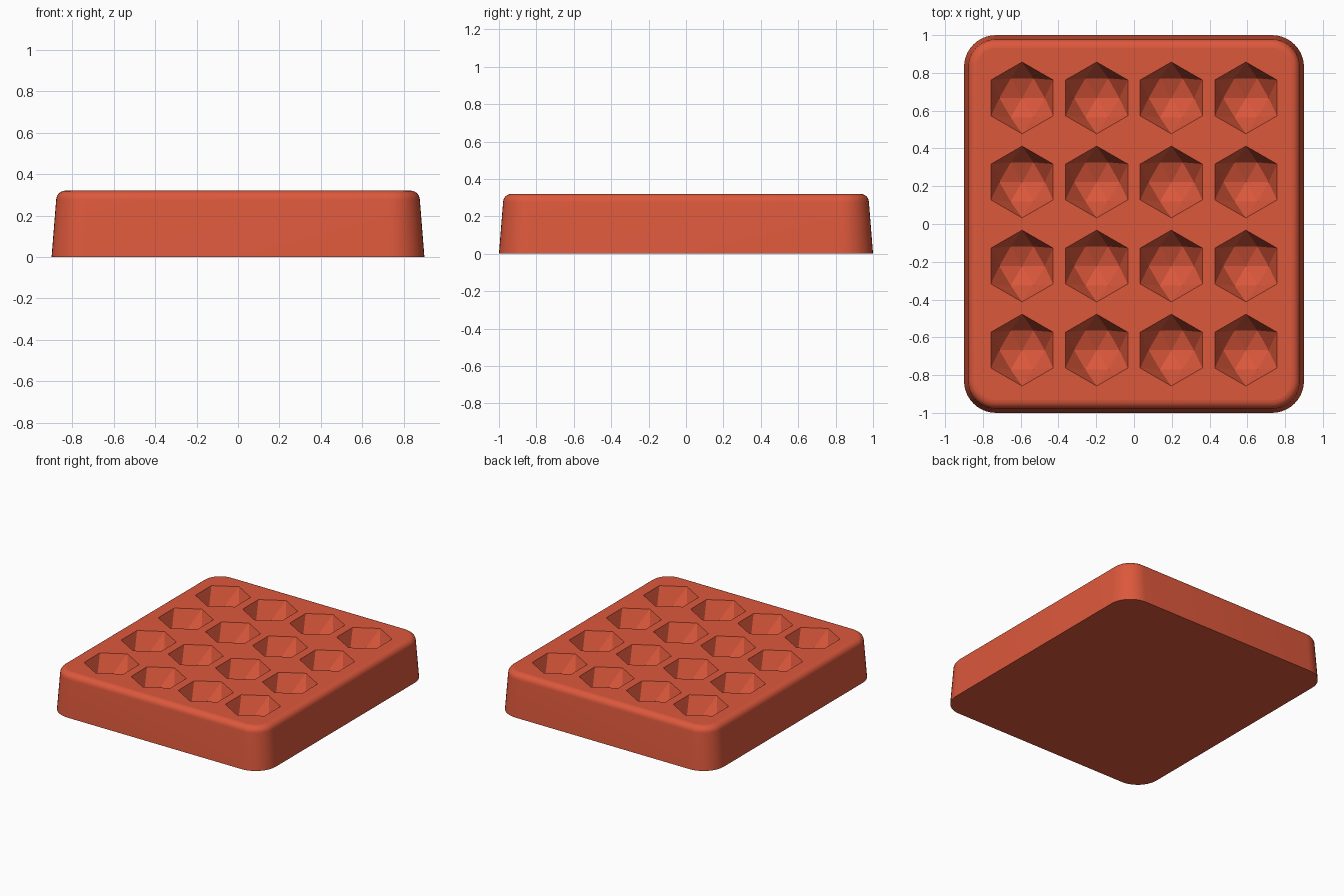
import bpy
import bmesh
from math import cos, sin, pi, radians

cube = bpy.data.objects.get("Cube")
if cube:
    bpy.data.objects.remove(cube, do_unlink=True)

HALF_X, HALF_Y, HEIGHT = 0.9, 1.0, 0.32
CORNER, FILLET, TAPER = 0.17, 0.045, 0.022
SPACING_X, SPACING_Y = 0.395, 0.445

clay = bpy.data.materials.new("terracotta_red")
clay.use_nodes = True
clay.diffuse_color = (0.72, 0.098, 0.045, 1)
clay.node_tree.nodes["Principled BSDF"].inputs["Base Color"].default_value = clay.diffuse_color


def loft(bm, rings):
    """Join rings of equal length with quads and cap both ends."""
    for low, high in zip(rings, rings[1:]):
        for i in range(len(low)):
            j = (i + 1) % len(low)
            bm.faces.new((low[i], low[j], high[j], high[i]))
    bm.faces.new(rings[0][::-1])
    bm.faces.new(rings[-1])


def rounded_ring(bm, inset, z, steps=10):
    """Rounded rectangle outline, moved inwards by inset."""
    verts = []
    for k, (sx, sy) in enumerate(((1, 1), (-1, 1), (-1, -1), (1, -1))):
        for s in range(steps + 1):
            a = (k + s / steps) * pi / 2
            r = CORNER - inset
            verts.append(bm.verts.new((sx * (HALF_X - CORNER) + r * cos(a),
                                       sy * (HALF_Y - CORNER) + r * sin(a), z)))
    return verts


def hexagon(bm, cx, cy, radius, z, turn):
    return [bm.verts.new((cx + radius * cos(turn + i * pi / 3),
                          cy + radius * sin(turn + i * pi / 3), z)) for i in range(6)]


def make_object(name, bm):
    bmesh.ops.recalc_face_normals(bm, faces=bm.faces[:])
    mesh = bpy.data.meshes.new(name)
    bm.to_mesh(mesh)
    bm.free()
    mesh.materials.append(clay)
    obj = bpy.data.objects.new(name, mesh)
    bpy.context.collection.objects.link(obj)
    return obj


# Tapered block with a rounded top edge
bm = bmesh.new()
rings = [rounded_ring(bm, 0, 0)]
for s in range(7):
    a = s / 6 * pi / 2
    rings.append(rounded_ring(bm, TAPER + FILLET * (1 - cos(a)),
                              HEIGHT - FILLET * (1 - sin(a))))
loft(bm, rings)
tray = make_object("mould_block", bm)

# Faceted gem shapes that hollow out the wells
bm = bmesh.new()
for col in range(4):
    for row in range(4):
        cx, cy = (col - 1.5) * SPACING_X, (row - 1.5) * SPACING_Y
        lid = hexagon(bm, cx, cy, 0.19, HEIGHT + 0.1, pi / 6)
        rim = hexagon(bm, cx, cy, 0.19, HEIGHT, pi / 6)
        waist = hexagon(bm, cx, cy, 0.12, HEIGHT - 0.13, pi / 3)
        tip = bm.verts.new((cx, cy, HEIGHT - 0.175))
        bm.faces.new(lid)
        for i in range(6):
            j = (i + 1) % 6
            bm.faces.new((lid[i], rim[i], rim[j], lid[j]))
            bm.faces.new((rim[i], waist[i], rim[j]))
            bm.faces.new((rim[j], waist[i], waist[j]))
            bm.faces.new((waist[i], tip, waist[j]))
cutter = make_object("well_cutter", bm)
cutter.hide_render = True

cut = tray.modifiers.new("wells", "BOOLEAN")
cut.operation = "DIFFERENCE"
cut.solver = "EXACT"
cut.object = cutter
bpy.context.view_layer.objects.active = tray
tray.select_set(True)
cutter.select_set(False)
bpy.ops.object.modifier_apply(modifier=cut.name)
bpy.data.objects.remove(cutter, do_unlink=True)

# Smooth outer shell, flat facets in the wells
bpy.ops.object.shade_smooth_by_angle(angle=radians(30))
for face in tray.data.polygons:
    x, y, z = face.center
    if abs(x) < 0.79 and abs(y) < 0.88 and z > 0.05:
        face.use_smooth = False
